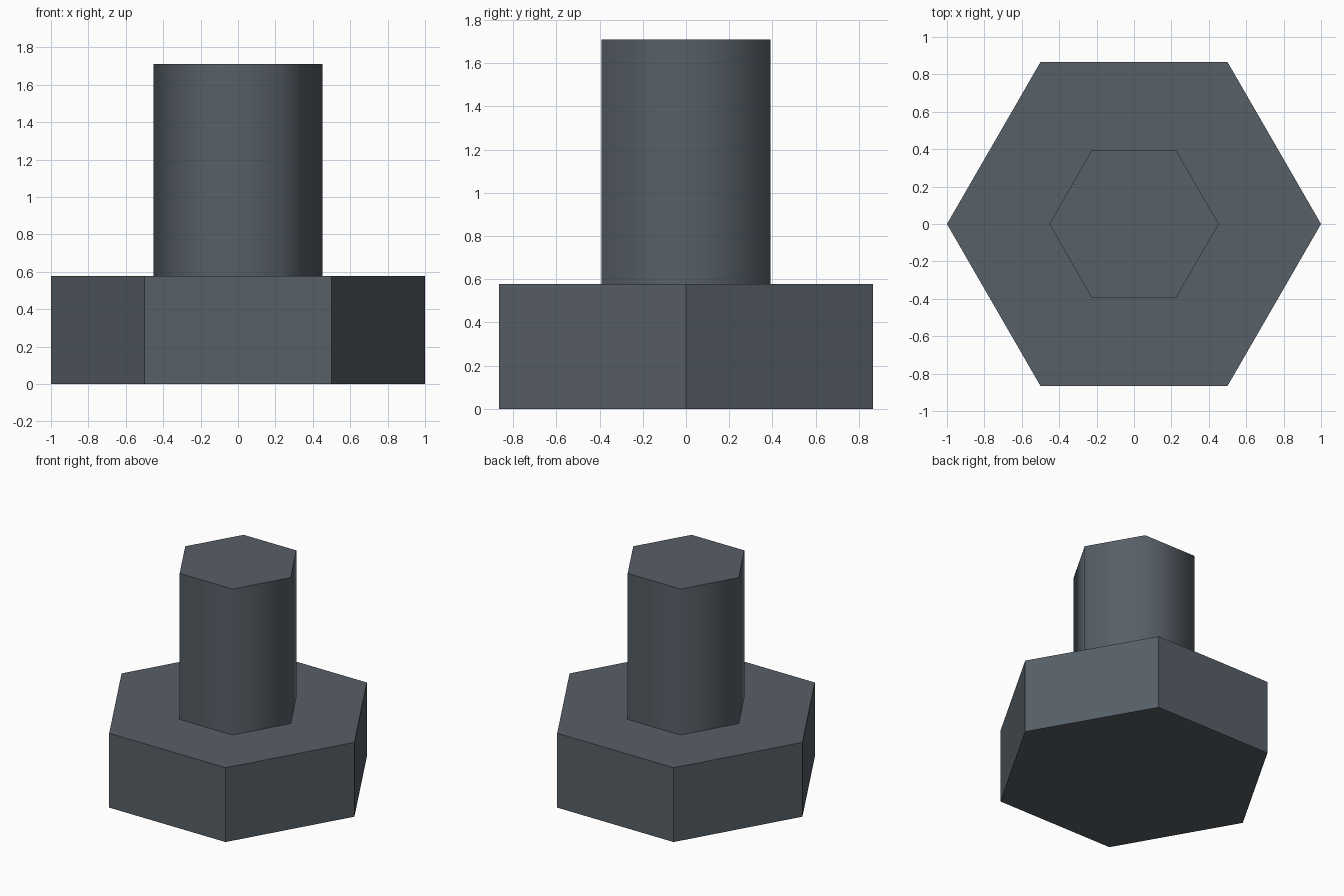
import bpy
import bmesh
from math import cos, sin, pi, radians

cube = bpy.data.objects.get("Cube")
if cube:
    bpy.data.objects.remove(cube, do_unlink=True)

# Dark steel used on the whole bolt
steel = bpy.data.materials.new("dark_steel")
steel.use_nodes = True
colour = (0.095, 0.115, 0.135, 1)
steel.diffuse_color = colour
steel.node_tree.nodes["Principled BSDF"].inputs["Base Color"].default_value = colour


def hex_prism(name, radius, bottom, top):
    """Closed six-sided prism with corners on the x axis."""
    bm = bmesh.new()
    ring = [bm.verts.new((radius * cos(i * pi / 3), radius * sin(i * pi / 3), bottom))
            for i in range(6)]
    base = bm.faces.new(ring)
    extruded = bmesh.ops.extrude_face_region(bm, geom=[base], use_keep_orig=True)
    for item in extruded["geom"]:
        if isinstance(item, bmesh.types.BMVert):
            item.co.z = top
    bmesh.ops.recalc_face_normals(bm, faces=bm.faces)
    mesh = bpy.data.meshes.new(name)
    bm.to_mesh(mesh)
    bm.free()
    mesh.materials.append(steel)
    obj = bpy.data.objects.new(name, mesh)
    bpy.context.collection.objects.link(obj)
    return obj


# Wide flat-sided head
hex_prism("head", 1.0, 0, 0.577)

# Shank with softly shaded sides and a sharp rim
shank = hex_prism("shank", 0.453, 0.56, 1.71)
bpy.ops.object.select_all(action="DESELECT")
shank.select_set(True)
bpy.context.view_layer.objects.active = shank
bpy.ops.object.shade_smooth_by_angle(angle=radians(75))
